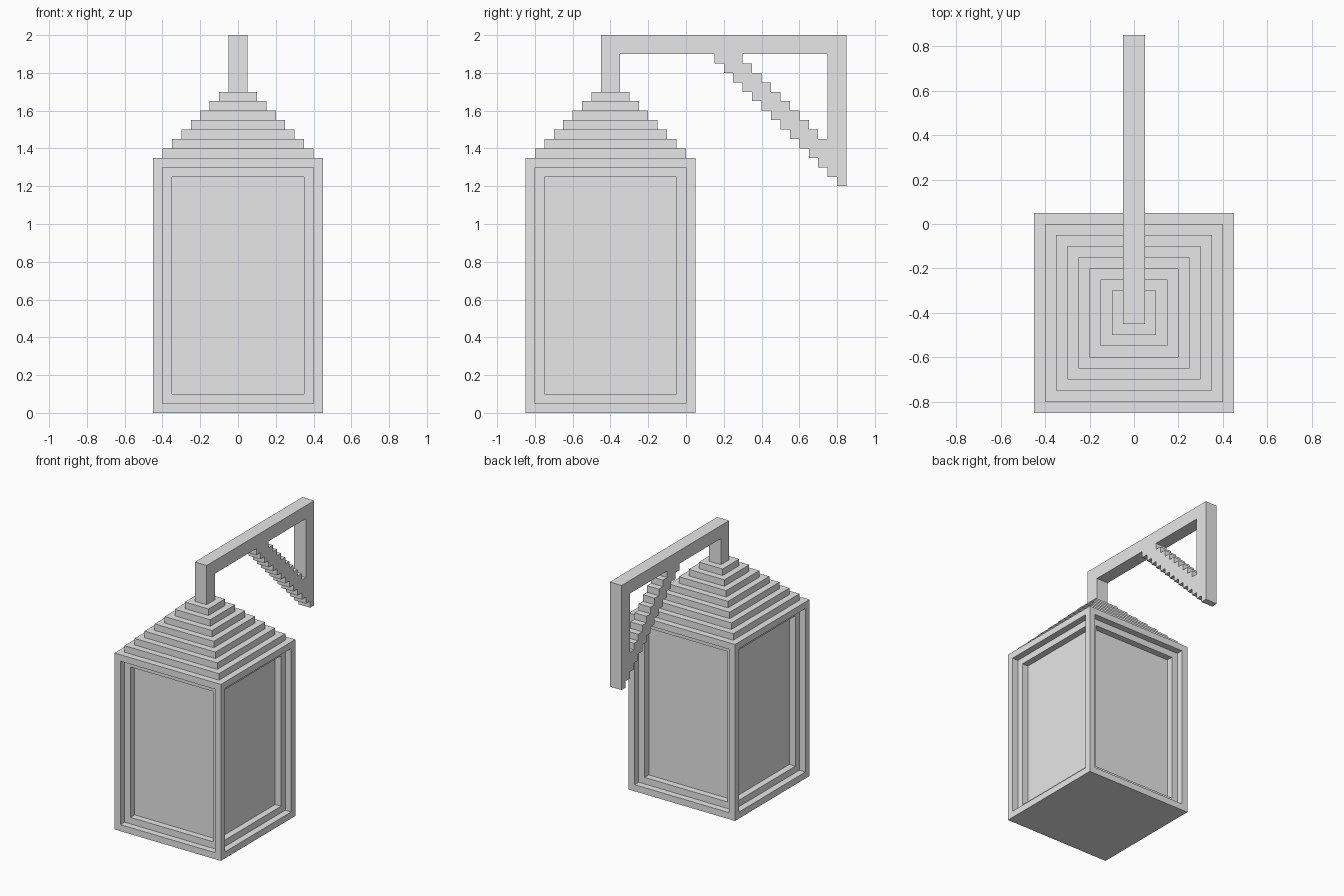
import bpy
import bmesh
from mathutils import Matrix, Vector

STEP = 0.05            # the whole lantern sits on this block size
LAMP_Y = -0.4          # centre line of the lantern body
BODY_TOP = 1.35
ROOF_STEPS = 7

default = bpy.data.objects.get("Cube")
if default:
    bpy.data.objects.remove(default, do_unlink=True)

grey = bpy.data.materials.new("plain_grey")
grey.use_nodes = True
colour = (0.8, 0.8, 0.8, 1)
grey.diffuse_color = colour
grey.node_tree.nodes["Principled BSDF"].inputs["Base Color"].default_value = colour


def finish(name, bm):
    bmesh.ops.recalc_face_normals(bm, faces=bm.faces[:])
    mesh = bpy.data.meshes.new(name)
    bm.to_mesh(mesh)
    bm.free()
    mesh.materials.append(grey)
    obj = bpy.data.objects.new(name, mesh)
    bpy.context.collection.objects.link(obj)
    return obj


def box(size, centre):
    bm = bmesh.new()
    matrix = Matrix.Translation(centre) @ Matrix.Diagonal((*size, 1))
    bmesh.ops.create_cube(bm, size=1, matrix=matrix)
    bm.normal_update()
    return bm


def square_step(bm, faces, depth):
    """Inset faces flat, then push them straight in or out."""
    bmesh.ops.inset_individual(bm, faces=faces, thickness=STEP, use_even_offset=True)
    for face in faces:
        normal = face.normal.copy()
        bmesh.ops.inset_individual(bm, faces=[face], thickness=0)
        bmesh.ops.translate(bm, verts=face.verts[:], vec=normal * depth)


def profile(name, points, half_width=STEP):
    """Extrude a side outline of (y, z) points across x."""
    bm = bmesh.new()
    face = bm.faces.new([bm.verts.new((-half_width, y, z)) for y, z in points])
    out = bmesh.ops.extrude_face_region(bm, geom=[face])
    moved = [v for v in out["geom"] if isinstance(v, bmesh.types.BMVert)]
    bmesh.ops.translate(bm, verts=moved, vec=Vector((2 * half_width, 0, 0)))
    return finish(name, bm)


# Lantern body: two nested recessed frames on each side
body = box((0.9, 0.9, BODY_TOP), (0, LAMP_Y, BODY_TOP / 2))
sides = [f for f in body.faces if abs(f.normal.z) < 0.5]
for _ in range(2):
    square_step(body, sides, -STEP)
finish("lantern_body", body)

# Stepped pyramid roof
roof = box((0.8, 0.8, STEP), (0, LAMP_Y, BODY_TOP + STEP / 2))
top = [f for f in roof.faces if f.normal.z > 0.5]
for _ in range(ROOF_STEPS - 1):
    square_step(roof, top, STEP)
finish("stepped_roof", roof)

# Hanging post and top beam, one bent outline
profile("hanger_arm", [(-0.45, 1.7), (-0.35, 1.7), (-0.35, 1.9),
                       (0.85, 1.9), (0.85, 2), (-0.45, 2)])

# Wall plate with a notched foot
profile("wall_plate", [(0.75, 1.9), (0.75, 1.25), (0.8, 1.25),
                       (0.8, 1.2), (0.85, 1.2), (0.85, 1.9)])


# Diagonal brace: staircase outline between beam and plate
def stairs(y, z, count):
    points = []
    for i in range(count):
        points += [(y + i * STEP, z - i * STEP), (y + i * STEP, z - (i + 1) * STEP)]
    return points


lower = stairs(0.15, 1.9, 12) + [(0.75, 1.3)]
upper = stairs(0.3, 1.9, 9) + [(0.75, 1.45)]
profile("diagonal_brace", lower + upper[::-1])
